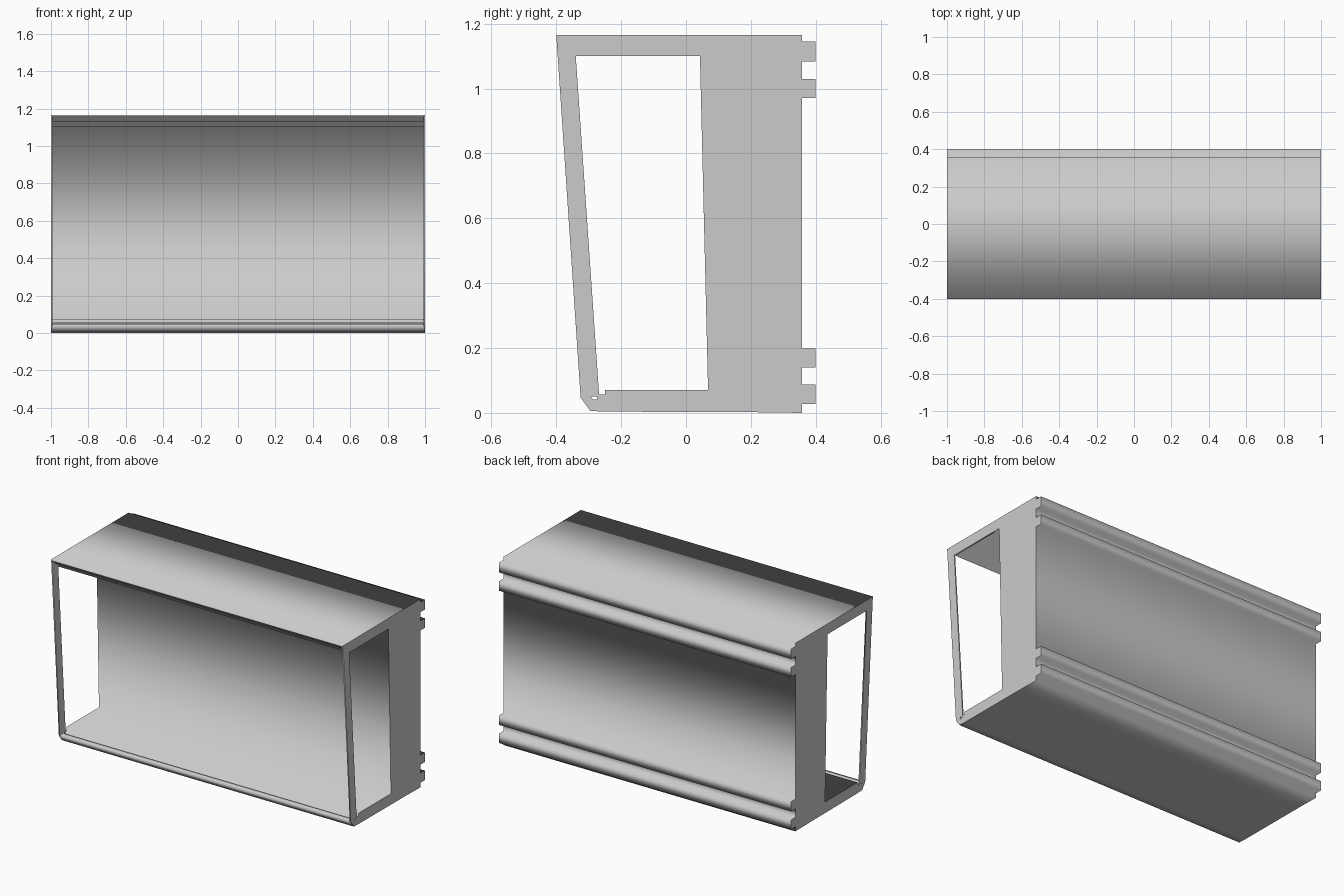
import bpy
from math import pi

if "Cube" in bpy.data.objects:
    bpy.data.objects.remove(bpy.data.objects["Cube"])

W = 1.0      # half width
T = 0.007    # end plate thickness


def extrude_profile(name, loops, x0, x1):
    """Fill closed (y, z) loops (inner loops become holes) and extrude along x."""
    cu = bpy.data.curves.new(name, 'CURVE')
    cu.dimensions = '2D'
    cu.fill_mode = 'BOTH'
    cu.extrude = (x1 - x0) / 2
    for pts in loops:
        sp = cu.splines.new('POLY')
        sp.points.add(len(pts) - 1)
        for p, (y, z) in zip(sp.points, pts):
            p.co = (y, z, 0, 1)
        sp.use_cyclic_u = True
    ob = bpy.data.objects.new(name, cu)
    bpy.context.collection.objects.link(ob)
    ob.location.x = (x0 + x1) / 2
    ob.rotation_euler = (pi / 2, 0, pi / 2)
    bpy.ops.object.select_all(action='DESELECT')
    ob.select_set(True)
    bpy.context.view_layer.objects.active = ob
    bpy.ops.object.convert(target='MESH')
    return bpy.context.object


# Back edge with four mounting rails, bottom to top
back = [(0.358, 0.0)]
for z0, z1 in ((0.028, 0.087), (0.14, 0.199), (0.971, 1.03), (1.084, 1.145)):
    back += [(0.358, z0), (0.4, z0), (0.4, z1), (0.358, z1)]
back.append((0.358, 1.165))

# Shared chamfered bottom front corner
bottom = [(-0.325, 0.047), (-0.295, 0.006), (-0.25, 0.004), (0.22, 0.002)]

# Long housing: top, back and floor, with pane grooves at the open front
housing = bottom + back + [
    (-0.4, 1.165), (-0.4, 1.155), (-0.37, 1.155), (-0.37, 1.13),
    (-0.34, 1.13), (-0.34, 1.1), (0.043, 1.1), (0.068, 0.071),
    (-0.25, 0.071), (-0.25, 0.056), (-0.265, 0.056), (-0.272, 0.04),
    (-0.287, 0.04), (-0.295, 0.051)]
extrude_profile("housing", [housing], -W + T, W - T)

# End plates with a side window and a small slot
outline = bottom + back + [(-0.4, 1.165)]
window = [(-0.34, 1.1), (0.043, 1.1), (0.068, 0.071), (-0.25, 0.071),
          (-0.25, 0.056), (-0.268, 0.056)]
slot = [(-0.294, 0.051), (-0.274, 0.051), (-0.274, 0.041), (-0.287, 0.041)]
for side, x0 in (("left", -W), ("right", W - T)):
    extrude_profile(side + "_end_plate", [outline, window, slot], x0, x0 + T)
